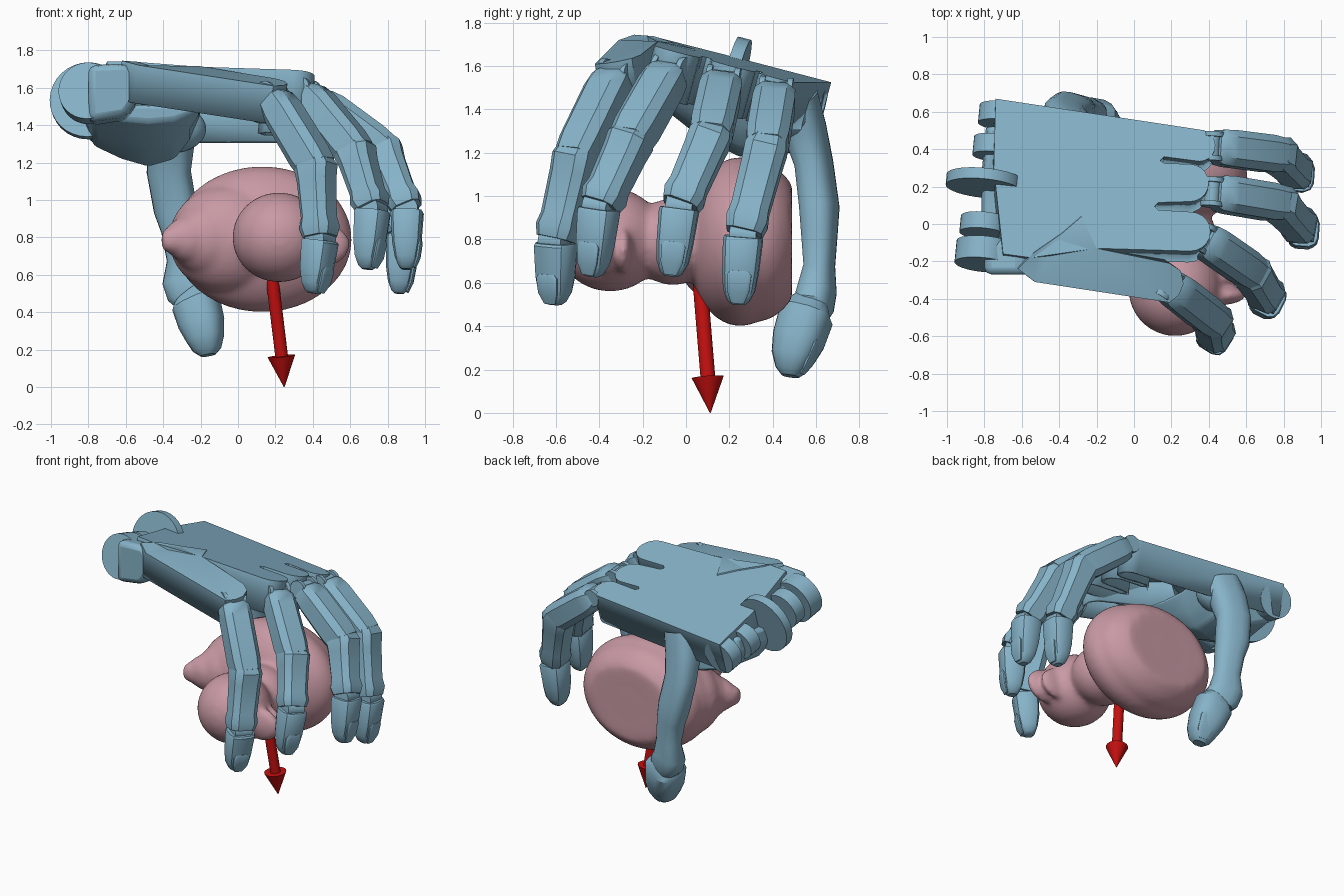
import bpy, bmesh, math
from mathutils import Vector as V, Matrix

if "Cube" in bpy.data.objects:
    bpy.data.objects.remove(bpy.data.objects["Cube"])


def material(name, rgb):
    m = bpy.data.materials.new(name)
    m.diffuse_color = (*rgb, 1)
    m.use_nodes = True
    m.node_tree.nodes["Principled BSDF"].inputs["Base Color"].default_value = m.diffuse_color
    return m


BLUE = material("blue", (0.24, 0.45, 0.58))
PINK = material("pink", (0.58, 0.32, 0.37))
RED = material("red", (0.55, 0.005, 0.005))


def finish(name, bm, mat, bevel=0, angle=35):
    bmesh.ops.recalc_face_normals(bm, faces=bm.faces)
    me = bpy.data.meshes.new(name)
    bm.to_mesh(me)
    bm.free()
    ob = bpy.data.objects.new(name, me)
    bpy.context.collection.objects.link(ob)
    me.materials.append(mat)
    bpy.ops.object.select_all(action='DESELECT')
    ob.select_set(True)
    bpy.context.view_layer.objects.active = ob
    bpy.ops.object.shade_smooth_by_angle(angle=math.radians(angle))
    if bevel:
        b = ob.modifiers.new("bevel", 'BEVEL')
        b.width, b.segments, b.limit_method = bevel, 2, 'ANGLE'
    return ob


def skin(bm, rings, end=True):
    rings = [[bm.verts.new(p) for p in r] for r in rings]
    n = len(rings[0])
    for r, s in zip(rings, rings[1:]):
        for i in range(n):
            bm.faces.new((r[i], r[(i + 1) % n], s[(i + 1) % n], s[i]))
    bm.faces.new(rings[0])
    if end:
        bm.faces.new(rings[-1])


def tube(name, rings, side, n=16, power=0.6):
    """rings: (centre, half width along side, half depth)"""
    pts = [V(r[0]) for r in rings]
    out = []
    for i, (c, w, d) in enumerate(rings):
        t = (pts[min(i + 1, len(pts) - 1)] - pts[max(i - 1, 0)]).normalized()
        s = (side - t * side.dot(t)).normalized()
        u = t.cross(s)
        sp = lambda v: math.copysign(abs(v) ** power, v)
        out.append([pts[i] + s * w * sp(math.cos(a)) + u * d * sp(math.sin(a))
                    for a in (math.tau * (k + .5) / n for k in range(n))])
    bm = bmesh.new()
    skin(bm, out)
    return finish(name, bm, BLUE)


def rod(name, a, b, r1, r2, mat=BLUE, n=32, bevel=0):
    a, b = V(a), V(b)
    bm = bmesh.new()
    rot = (b - a).to_track_quat('Z', 'Y').to_matrix().to_4x4()
    bmesh.ops.create_cone(bm, cap_ends=True, segments=n, radius1=r1, radius2=r2,
                          depth=(b - a).length, matrix=Matrix.Translation((a + b) / 2) @ rot)
    return finish(name, bm, mat, bevel)


def shell(name, outline, height, down):
    """open-bottomed tray: sloping top with side walls"""
    top = [V((x, y, height(x, y))) for x, y in outline]
    bm = bmesh.new()
    skin(bm, [top, [p + V(down) for p in top]], end=False)
    bmesh.ops.triangulate(bm, faces=[f for f in bm.faces if len(f.verts) > 4])
    ob = finish(name, bm, BLUE)
    s = ob.modifiers.new("wall", 'SOLIDIFY')
    s.thickness, s.offset = .025, -1
    return ob


def arc(cx, cy, rx, ry):
    return [(cx + rx * math.cos(a), cy + ry * math.sin(a))
            for a in (math.radians(90 - 180 * i / 10) for i in range(11))]


# palm with three rounded knuckle lobes, sloping down towards the thumb
palm_z = lambda x, y: 1.67 - 0.04 * x - 0.26 * y
outline = [(-.74, .67)] + arc(.35, .42, .085, .085) + [(.16, .36), (.14, .34), (.16, .325)]
outline += arc(.30, .22, .10, .10) + [(.13, .115), (.11, .095), (.13, .075)]
outline += arc(.30, -.04, .11, .105) + [(-.20, -.13), (-.55, -.18), (-.70, -.16), (-.75, .3)]
shell("palm", outline, palm_z, (-.01, -.06, -.22))

# separate outer palm flap carrying the first finger
flap_z = lambda x, y: min(1.716 - .123 * x + .197 * y, palm_z(x, y) + .008)
flap = [(-.28, .04), (-.20, -.13), (.19, -.21), (.25, -.25), (.265, -.32), (.24, -.38),
        (.19, -.42), (-.53, -.31), (-.62, -.24), (-.53, -.15), (-.385, -.05)]
shell("palm_flap", flap, flap_z, (-.04, .03, -.20))

# wrist hinge discs
axis = V((.10, 1, -.26)).normalized()
for i, (x, y, z, r, h) in enumerate([(-.71, .58, 1.415, .12, .05), (-.75, .41, 1.46, .11, .05),
                                     (-.80, .22, 1.53, .205, .03), (-.80, -.01, 1.55, .13, .045),
                                     (-.80, -.16, 1.57, .155, .06)]):
    c = V((x, y, z))
    rod(f"wrist_disc_{i + 1}", c - axis * h, c + axis * h, r, r)

# rounded wrist cheek on the first finger side
cheek = [(-.80, 1.725), (-.60, 1.735), (-.54, 1.69), (-.53, 1.55), (-.60, 1.45), (-.80, 1.42)]
bm = bmesh.new()
skin(bm, [[V((x, -.27, z)) for x, z in cheek], [V((x, -.08, z - .03)) for x, z in cheek]])
finish("wrist_cheek", bm, BLUE, .04)

# heel block under the wrist
heel = [(-.82, 1.40), (-.77, 1.29), (-.62, 1.22), (-.48, 1.18), (-.34, 1.22), (-.26, 1.32), (-.2, 1.46), (-.8, 1.5)]
bm = bmesh.new()
skin(bm, [[V((x, -.12, z + (1.52 - z) * .7)) for x, z in heel], [V((x, .06, z + (1.50 - z) * .3)) for x, z in heel],
          [V((x, .25, z)) for x, z in heel], [V((x * .97, .52, z + .02)) for x, z in heel]])
finish("palm_heel", bm, BLUE, .03)


# fingers: base, middle joint, end joint, tip
def finger(name, pts, w=.103):
    p = [V(q) for q in pts]
    side = (p[1] - p[0]).cross(p[3] - p[2]).normalized()
    L = lambda i, t: p[i].lerp(p[i + 1], t)
    tube(name + "_proximal", [(L(0, .03), w * .75, .06), (L(0, .10), w * .95, .085), (L(0, .25), w, .10),
                              (L(0, .85), w, .105), (L(0, 1.02), w * .92, .098)], side, 8)
    tube(name + "_middle", [(L(1, -.12), w * .85, .08), (L(1, 0), w * .99, .108), (L(1, .2), w * .95, .095),
                            (L(1, .7), w * .9, .085), (L(1, .84), w * .98, .098), (L(1, .97), w * .85, .082)], side, 8)
    tube(name + "_tip", [(L(2, .02), w * .86, .08), (L(2, .06), w * .9, .088), (L(2, .55), w * .82, .078),
                         (L(2, .8), w * .72, .062), (L(2, .95), w * .5, .042), (L(2, 1), w * .3, .025)], side, 12)
    rod(name + "_end_pin", p[2] - side * w * .6, p[2] + side * w * .6, .06, .06)
    # knuckle hinge
    for s in (-1, 1):
        rod(f"{name}_knuckle_{s}", p[0] + side * s * w * .5, p[0] + side * s * w * .75, .06, .06)
    rod(name + "_knuckle_pin", p[0] - side * w * .6, p[0] + side * w * .6, .04, .04)
    # fingernail
    u = (p[3] - p[2]).normalized().cross(side) * .072
    tube(name + "_nail", [(L(2, .5) + u, w * .4, .008), (L(2, .56) + u, w * .55, .012),
                          (L(2, .8) + u * .86, w * .5, .012), (L(2, .97) + u * .6, w * .3, .008)], side)


finger("finger_1", [(.18, -.32, 1.57), (.415, -.505, 1.18), (.44, -.60, .79), (.405, -.605, .50)])
finger("finger_2", [(.36, -.07, 1.59), (.625, -.255, 1.26), (.72, -.40, .95), (.69, -.435, .63)])
finger("finger_3", [(.42, .17, 1.54), (.775, .11, 1.27), (.905, -.03, .95), (.90, -.07, .63)])
finger("finger_4", [(.42, .415, 1.49), (.77, .37, 1.22), (.88, .265, .82), (.86, .24, .50)])

# thumb
ts = V((-1, .3, 0))
tube("thumb", [((-.33, .50, 1.44), .13, .11), ((-.36, .55, 1.30), .125, .095), ((-.37, .59, 1.15), .118, .082),
               ((-.335, .615, .95), .115, .086), ((-.31, .615, .84), .10, .08), ((-.29, .615, .68), .09, .068),
               ((-.29, .605, .57), .115, .085), ((-.26, .59, .50), .12, .088), ((-.25, .58, .45), .09, .075)],
     ts, power=.75)
tube("thumb_tip", [((-.255, .575, .49), .10, .09), ((-.225, .555, .45), .13, .125), ((-.195, .52, .34), .122, .12),
                   ((-.175, .495, .26), .10, .10), ((-.165, .485, .20), .075, .07), ((-.16, .48, .17), .04, .04)],
     ts, power=.75)
tube("thumb_nail", [((-.165, .625, .35), .05, .008), ((-.155, .605, .31), .07, .015),
                    ((-.145, .565, .23), .055, .015), ((-.145, .535, .18), .03, .008)], ts)
bm = bmesh.new()
bmesh.ops.create_uvsphere(bm, u_segments=24, v_segments=16, radius=1,
                          matrix=Matrix.Translation((-.36, .47, 1.38)) @ Matrix.Diagonal((.19, .13, .13, 1)))
finish("thumb_base", bm, BLUE)

# toy bird lying on its side: body, rump, blunt tail, neck, head and bill fused together
bm = bmesh.new()
for c, r in [((.13, .25, .79), (.48, .25, .39)), ((.12, .32, .79), (.46, .24, .37)),
             ((-.05, .17, .79), (.32, .23, .29)),
             ((-.17, .08, .79), (.20, .15, .19)), ((-.27, .01, .79), (.13, .09, .12)),
             ((-.35, -.03, .785), (.085, .055, .07)),
             ((.22, -.06, .79), (.22, .20, .20)), ((.22, -.35, .80), (.25, .25, .24)),
             ((.45, -.38, .76), (.15, .055, .12)), ((.42, -.29, .75), (.14, .045, .11))]:
    bmesh.ops.create_uvsphere(bm, u_segments=40, v_segments=24, radius=1,
                              matrix=Matrix.Translation(c) @ Matrix.Diagonal((*r, 1)))
for v in bm.verts:
    v.co.y = min(v.co.y, .49)
    v.co.x = max(v.co.x, -.41)
bird = finish("toy_bird", bm, PINK)
rm = bird.modifiers.new("fuse", 'REMESH')
rm.mode, rm.voxel_size, rm.use_smooth_shade = 'VOXEL', .018, True
sm = bird.modifiers.new("soften", 'SMOOTH')
sm.factor, sm.iterations = .5, 10

# downward arrow
rod("arrow_shaft", (.18, .065, .60), (.235, .102, .15), .034, .034, RED)
rod("arrow_head", (.232, .10, .165), (.247, .112, 0), .074, .002, RED)
